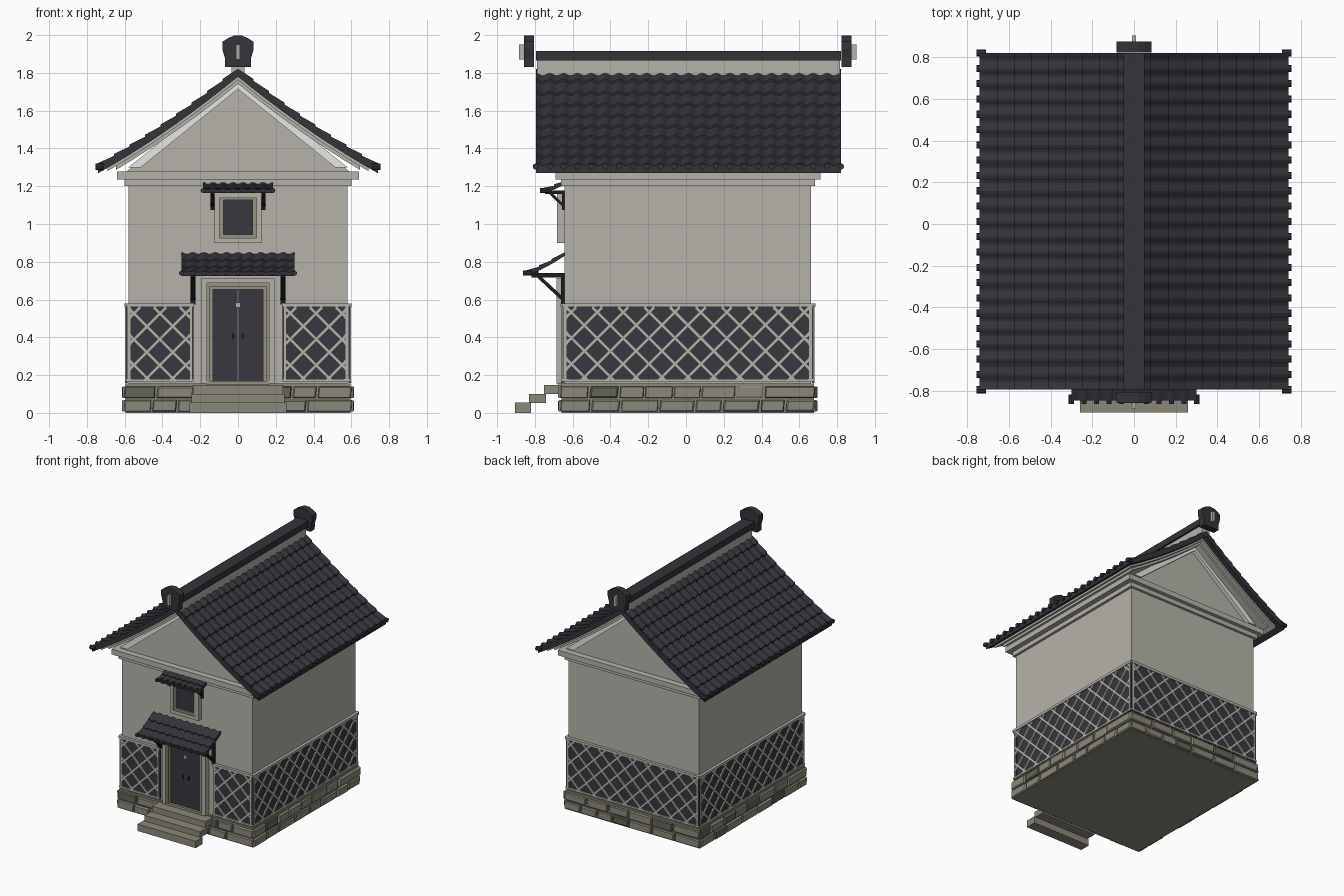
import bpy, bmesh, math, random
from mathutils import Matrix, Vector

random.seed(4)
cube = bpy.data.objects.get("Cube")
if cube:
    bpy.data.objects.remove(cube)


def material(name, *rgb):
    m = bpy.data.materials.new(name)
    m.use_nodes = True
    m.diffuse_color = (*rgb, 1)
    m.node_tree.nodes["Principled BSDF"].inputs["Base Color"].default_value = (*rgb, 1)
    return m


PLASTER = material("grey plaster", .46, .45, .40)
WHITE = material("white plaster", .9, .9, .88)
STONE = material("stone", .26, .25, .195)
DARK_STONE = material("dark stone", .13, .128, .1)
FRAME = material("frame stone", .31, .29, .225)
TILE = material("roof tile", .034, .033, .042)
PANEL = material("slate panel", .04, .038, .05)
BLACK = material("black timber", .012, .012, .014)

CY = .01                      # building centre along y
HX, HY = .58, .6525           # wall half sizes
FRONT = CY - HY


def finish(bm, name, *mats):
    bmesh.ops.recalc_face_normals(bm, faces=bm.faces)
    me = bpy.data.meshes.new(name)
    bm.to_mesh(me)
    bm.free()
    for m in mats:
        me.materials.append(m)
    ob = bpy.data.objects.new(name, me)
    bpy.context.collection.objects.link(ob)
    return ob


def loft(bm, rings, M=Matrix(), mat=0):
    """Closed solid through a list of equal point rings."""
    vs = [[bm.verts.new(M @ Vector(p)) for p in r] for r in rings]
    n = len(vs[0])
    faces = [bm.faces.new(vs[0]), bm.faces.new(vs[-1])]
    for a, b in zip(vs, vs[1:]):
        for i in range(n):
            j = (i + 1) % n
            faces.append(bm.faces.new((a[i], a[j], b[j], b[i])))
    for f in faces:
        f.material_index = mat


def add_box(bm, x0, x1, y0, y1, z0, z1, M=Matrix(), mat=0):
    loft(bm, [[(x0, y, z0), (x1, y, z0), (x1, y, z1), (x0, y, z1)] for y in (y0, y1)], M, mat)


def box(name, mat, *dims):
    bm = bmesh.new()
    add_box(bm, *dims)
    return finish(bm, name, mat)


def prism_y(name, mat, pts, y0, y1):
    bm = bmesh.new()
    loft(bm, [[(x, y, z) for x, z in pts] for y in (y0, y1)])
    return finish(bm, name, mat)


def centred(name, mat, hx, hy, z0, z1):
    return box(name, mat, -hx, hx, CY - hy, CY + hy, z0, z1)


# Each wall face: name, turn about z, distance from centre, half length
FACES = [("front", 0, HY, HX), ("right", 90, HX, HY), ("back", 180, HY, HX), ("left", -90, HX, HY)]
NAMES = {"front": "front", "right": "left", "back": "back", "left": "right"}


def face_matrix(turn):
    return Matrix.Translation((0, CY, 0)) @ Matrix.Rotation(math.radians(turn), 4, 'Z')


# Walls and cornice
centred("walls", PLASTER, HX, HY, .15, 1.24)
centred("lower_cornice", PLASTER, .6, .672, 1.2, 1.237)
centred("upper_cornice", PLASTER, .64, .702, 1.235, 1.277)

# Stone footing: core with two rows of rough blocks on every side
centred("footing_core", STONE, .595, .668, 0, .155)
for face, turn, dist, half in FACES:
    bm = bmesh.new()
    M = face_matrix(turn)
    d, end = dist + .015, half + .025
    for z0, z1 in ((.004, .07), (.075, .143)):
        u = -end
        while u < end - .01:
            w = random.uniform(.13, .21)
            v = end if end - u - w < .09 else u + w
            s = random.uniform(.003, .008)
            bulge = random.uniform(.012, .02)
            rings = []
            for out, inset in ((d - .02, .003), (d + bulge * .6, .003), (d + bulge, .003 + s)):
                a, b, c, e = u + inset, v - inset, z0 + inset, z1 - inset
                rings.append([(a, -out, c), (b - s, -out, c), (b, -out, e), (a + s, -out, e)])
            loft(bm, rings, M, int(random.random() < .13))
            u = v
    finish(bm, NAMES[face] + "_footing_stones", STONE, DARK_STONE)

# Slate panels with raised diagonal plaster lattice
Z0, Z1, STEP = .165, .56, .137


def lattice_panel(name, u0, u1, dist, M):
    box_bm, bm = bmesh.new(), bmesh.new()
    add_box(box_bm, u0, u1, -dist - .01, -dist + .02, Z0, Z1, M)
    finish(box_bm, name + "_slate", PANEL)
    a, b = u0 + .015, u1 - .015
    for side in (1, -1):
        c = a - (Z1 - Z0) + .06
        while c < b:
            # line u = c + (z - Z0), clipped to the panel and mirrored for the second set
            lo, hi = max(c, a), min(c + Z1 - Z0, b)
            if hi - lo > .02:
                mid = (lo + hi) / 2
                z = Z0 + mid - c
                um = mid if side > 0 else a + b - mid
                R = M @ Matrix.Translation((um, -dist - .013, z)) @ Matrix.Rotation(-side * math.pi / 4, 4, 'Y')
                h = (hi - lo) / math.sqrt(2)
                add_box(bm, -h, h, -.006, .008, -.0085, .0085, R)
            c += STEP
    for u in (a, b):
        add_box(bm, u - .008, u + .008, -dist - .019, -dist, Z0, Z1, M)
    add_box(bm, u0, u1, -dist - .019, -dist, Z0, Z0 + .014, M)
    add_box(bm, u0 - .002, u1 + .002, -dist - .022, -dist + .01, Z1, Z1 + .02, M)
    finish(bm, name + "_lattice", PLASTER)


for face, turn, dist, half in FACES:
    M = face_matrix(turn)
    if face == "front":
        lattice_panel("front_right", -half - .012, -.235, dist, M)
        lattice_panel("front_left", .235, half + .012, dist, M)
    else:
        lattice_panel(NAMES[face], -half - .012, half + .012, dist, M)


# Tiled surfaces: overlapping wavy courses following a falling curve
def tiles(name, u0, u1, waves, length, courses, curve, put, amp, lift, thick, cap):
    bm = bmesh.new()
    n = waves * 6
    for i in range(courses):
        d0, d1 = max(0, (i - .15) * length / courses), (i + 1) * length / courses
        rings = []
        for k in range(n + 1):
            u = u0 + (u1 - u0) * k / n
            wave = amp * math.cos(math.tau * k / 6)
            za, zb = curve(d0), curve(d1)
            rings.append([put(u, d0, za + wave), put(u, d1, zb + wave + lift),
                          put(u, d1, zb - thick), put(u, d0, za - thick)])
        loft(bm, rings)
    # round caps along the eave
    for k in range(waves + 1):
        u, z = u0 + (u1 - u0) * k / waves, curve(length)
        loft(bm, [[put(u + cap * math.cos(t), d, z + cap * math.sin(t))
                   for t in (math.tau * j / 8 for j in range(8))]
                  for d in (length - .03, length + .015)])
    return finish(bm, name, TILE)


def roof_z(d):
    return 1.815 - .82 * d + .175 * d * d


RY0, RY1 = -.795, .82
for side, word in ((1, "left"), (-1, "right")):
    tiles(word + "_roof_tiles", RY0, RY1, 22, .74, 9, roof_z,
          lambda u, d, z: (side * d, u, z), .007, .012, .035, .017)
    # plaster soffit layers stepping in under the tiles
    for label, reach, top, bottom, inset in (("outer", .69, .03, .052, .04), ("inner", .645, .045, .072, .075)):
        ds = [reach * i / 6 for i in range(7)]
        prism_y(f"{word}_{label}_soffit", PLASTER,
                [(side * d, roof_z(d) - top) for d in ds] + [(side * d, roof_z(d) - bottom) for d in ds[::-1]],
                RY0 + inset, RY1 - inset)
    # white gable bands, front and back
    for end, label in ((-1, "front"), (1, "back")):
        y = CY + end * HY
        prism_y(f"{label}_{word}_gable_band", WHITE,
                [(0, 1.765), (side * .58, 1.3), (side * .515, 1.3), (0, 1.715)], y - .03, y + .03)
prism_y("gable_core", PLASTER, [(-.6, 1.27), (.6, 1.27), (0, 1.75)], FRONT, CY + HY)

# Ridge with end ornaments
box("ridge_plaster", PLASTER, -.035, .035, RY0 + .005, RY1 - .005, 1.78, 1.87)
box("ridge_cap", TILE, -.05, .05, RY0, RY1, 1.865, 1.915)
half_shape = [(.068, 1.83), (.07, 1.88), (.083, 1.925), (.083, 1.965), (.05, 1.985), (.02, 1.998)]
shape = half_shape + [(-x, z) for x, z in half_shape[::-1]]
for y, end, label in ((RY0 - .01, -1, "front"), (RY1 + .003, 1, "back")):
    prism_y(label + "_ridge_ornament", TILE, shape, y, y + end * .053)
    box(label + "_ornament_tongue", PLASTER, -.01, .01, *sorted((y + end * .04, y + end * .08)), 1.87, 1.95)


# Door and window: stepped surrounds with dark infill
def surround(name, mat, w, z0, z1, t, bottom, y):
    bm = bmesh.new()
    for s in (-1, 1):
        add_box(bm, *sorted((s * w, s * (w - t))), y, FRONT + .01, z0, z1)
    add_box(bm, -w + t, w - t, y, FRONT + .01, z1 - t, z1)
    if bottom:
        add_box(bm, -w + t, w - t, y, FRONT + .01, z0, z0 + t)
    finish(bm, name, mat)


surround("door_outer_surround", PLASTER, .193, .155, .715, .028, False, -.685)
surround("door_inner_surround", FRAME, .167, .155, .688, .02, False, -.677)
surround("door_frame", FRAME, .15, .155, .67, .018, False, -.668)
box("door_sill", FRAME, -.167, .167, -.68, FRONT, .15, .168)
for s, word in ((1, "left"), (-1, "right")):
    box(word + "_door_leaf", PANEL, *sorted((s * .0015, s * .148)), -.66, FRONT + .01, .165, .652)
    box(word + "_door_pull", BLACK, *sorted((s * .02, s * .03)), -.668, -.655, .39, .42)
box("door_lock", PLASTER, -.012, .012, -.675, -.655, .558, .584)
surround("window_outer_surround", PLASTER, .125, .9, 1.165, .027, True, -.682)
surround("window_inner_surround", FRAME, .1, .922, 1.148, .022, True, -.674)
box("window_pane", PANEL, -.08, .08, -.66, FRONT + .01, .94, 1.13)


# Small tiled canopies on timber brackets
def canopy(name, half, waves, top, drop, depth, courses, bx, bz, reach, t):
    def curve(d):
        f = d / depth
        return top - drop * (1.35 * f - .35 * f * f)
    tiles(name + "_tiles", -half, half, waves, depth, courses, curve,
          lambda u, d, z: (u, FRONT - d, z), .005, .009, .014, .013)
    beam = top - drop
    bm = bmesh.new()
    for s in (-1, 1):
        x0, x1 = s * bx - t / 2, s * bx + t / 2
        add_box(bm, x0, x1, FRONT - t * .7, FRONT + .005, bz, beam)
        add_box(bm, x0, x1, FRONT - reach - .01, FRONT, beam - t * .9, beam)
        loft(bm, [[(x, FRONT, bz + .005), (x, FRONT, bz + .005 + t),
                   (x, FRONT - reach + t, beam - .005), (x, FRONT - reach, beam - .005)] for x in (x0, x1)])
    add_box(bm, -half + .02, half - .02, FRONT - reach - .01, FRONT - reach + t, beam - .01, beam + .012)
    finish(bm, name + "_brackets", BLACK)


canopy("door_canopy", .3, 10, .845, .105, .205, 3, .238, .575, .165, .026)
canopy("window_canopy", .185, 7, 1.222, .045, .115, 2, .135, 1.075, .095, .02)

# Entrance steps
for i, (w, y0, y1, z0, z1) in enumerate(((.258, -.905, -.82, 0, .055), (.247, -.832, -.742, .052, .1),
                                         (.237, -.752, -.655, .1, .147))):
    box(f"entrance_step_{i + 1}", STONE, -w, w, y0, y1, z0, z1)
